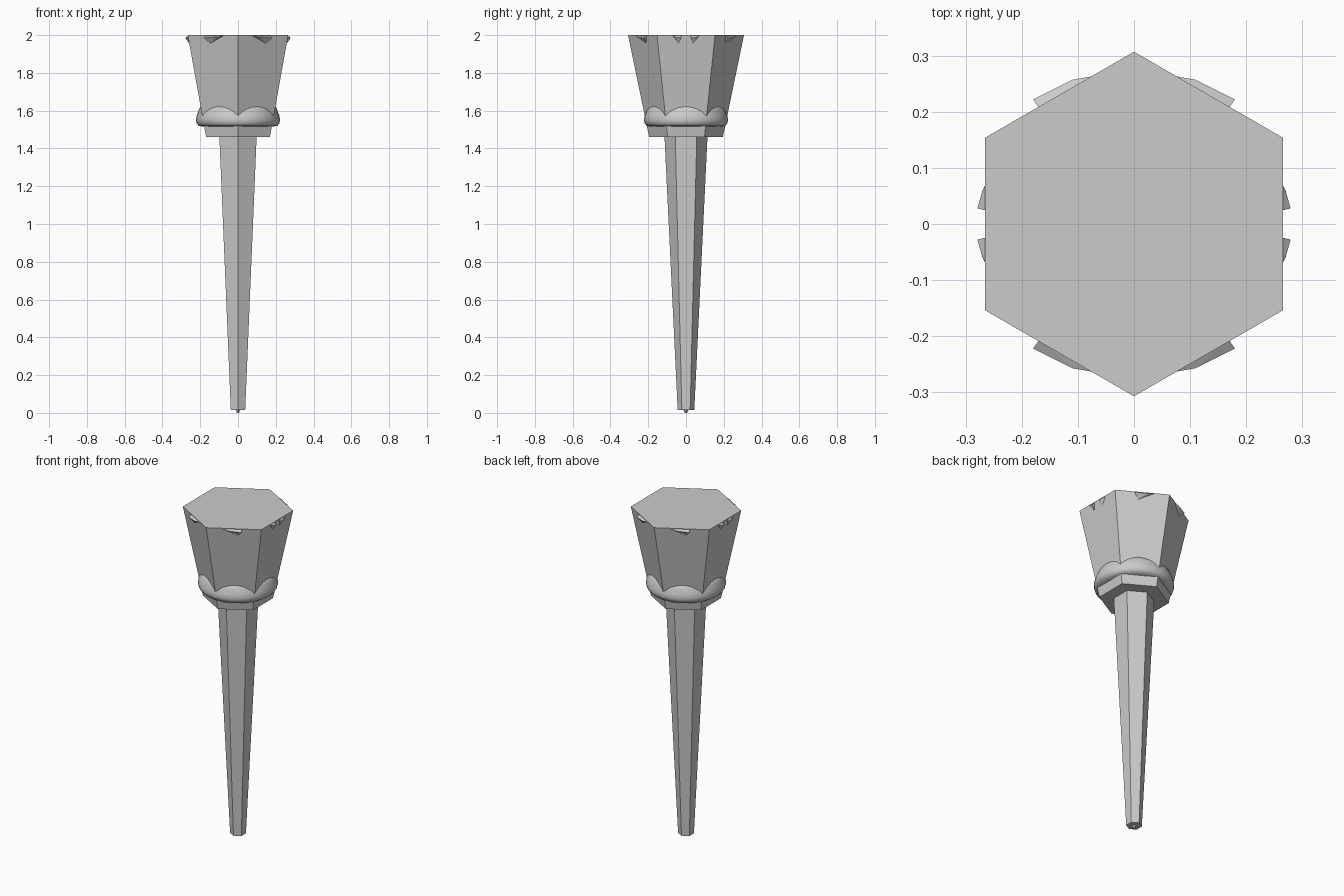
import bpy, bmesh, math
from mathutils import Vector

if "Cube" in bpy.data.objects:
    bpy.data.objects.remove(bpy.data.objects["Cube"])


def finish(bm, name):
    bmesh.ops.recalc_face_normals(bm, faces=bm.faces)
    me = bpy.data.meshes.new(name)
    bm.to_mesh(me)
    bm.free()
    ob = bpy.data.objects.new(name, me)
    bpy.context.collection.objects.link(ob)
    return ob


def lathe(name, profile, sides, closed=False):
    """Revolve (radius, z) points; one corner points along +y."""
    bm = bmesh.new()
    rings = []
    for r, z in profile:
        ring = []
        for i in range(sides):
            a = math.pi / 2 + math.tau * i / sides
            ring.append(bm.verts.new((r * math.cos(a), r * math.sin(a), z)))
        rings.append(ring)
    pairs = list(zip(rings, rings[1:]))
    if closed:
        pairs.append((rings[-1], rings[0]))
    else:
        bm.faces.new(rings[0])
        bm.faces.new(rings[-1])
    for lo, hi in pairs:
        for i in range(sides):
            j = (i + 1) % sides
            bm.faces.new((lo[i], lo[j], hi[j], hi[i]))
    return finish(bm, name)


def shards(name, points):
    """Convex chip, mirrored into all four quadrants."""
    bm = bmesh.new()
    for sx in (1, -1):
        for sy in (1, -1):
            vs = [bm.verts.new(Vector((x * sx, y * sy, z))) for x, y, z in points]
            res = bmesh.ops.convex_hull(bm, input=vs)
            junk = [v for v in res["geom_interior"] if isinstance(v, bmesh.types.BMVert)]
            bmesh.ops.delete(bm, geom=junk, context='VERTS')
    return finish(bm, name)


# Tapered six-sided shaft and its tiny bottom stud
lathe("handle", [(0.044, 0.015), (0.114, 1.465)], 6)
lathe("bottom_stud", [(0.006, 0.0), (0.014, 0.016)], 6)

# Flared six-sided head
lathe("torch_head", [(0.195, 1.46), (0.307, 2.0)], 6)

# Rounded band which the head's corners cut through
band = lathe("round_band", [(0.165, 1.516), (0.207, 1.518), (0.219, 1.533),
                            (0.223, 1.55), (0.219, 1.572), (0.209, 1.60),
                            (0.198, 1.622), (0.17, 1.635)], 32, closed=True)
bpy.context.view_layer.objects.active = band
band.select_set(True)
bpy.ops.object.shade_smooth_by_angle(angle=math.radians(50))

# Chips poking through the head just below the rim
shards("diagonal_rim_chips", [(0.180, 0.222, 1.985), (0.168, 0.205, 1.998),
                              (0.070, 0.264, 1.998), (0.110, 0.257, 1.99),
                              (0.150, 0.211, 1.955)])
shards("side_rim_chips", [(0.279, 0.028, 1.985), (0.264, 0.024, 1.998),
                          (0.264, 0.072, 1.998), (0.270, 0.060, 1.99),
                          (0.258, 0.035, 1.955)])
